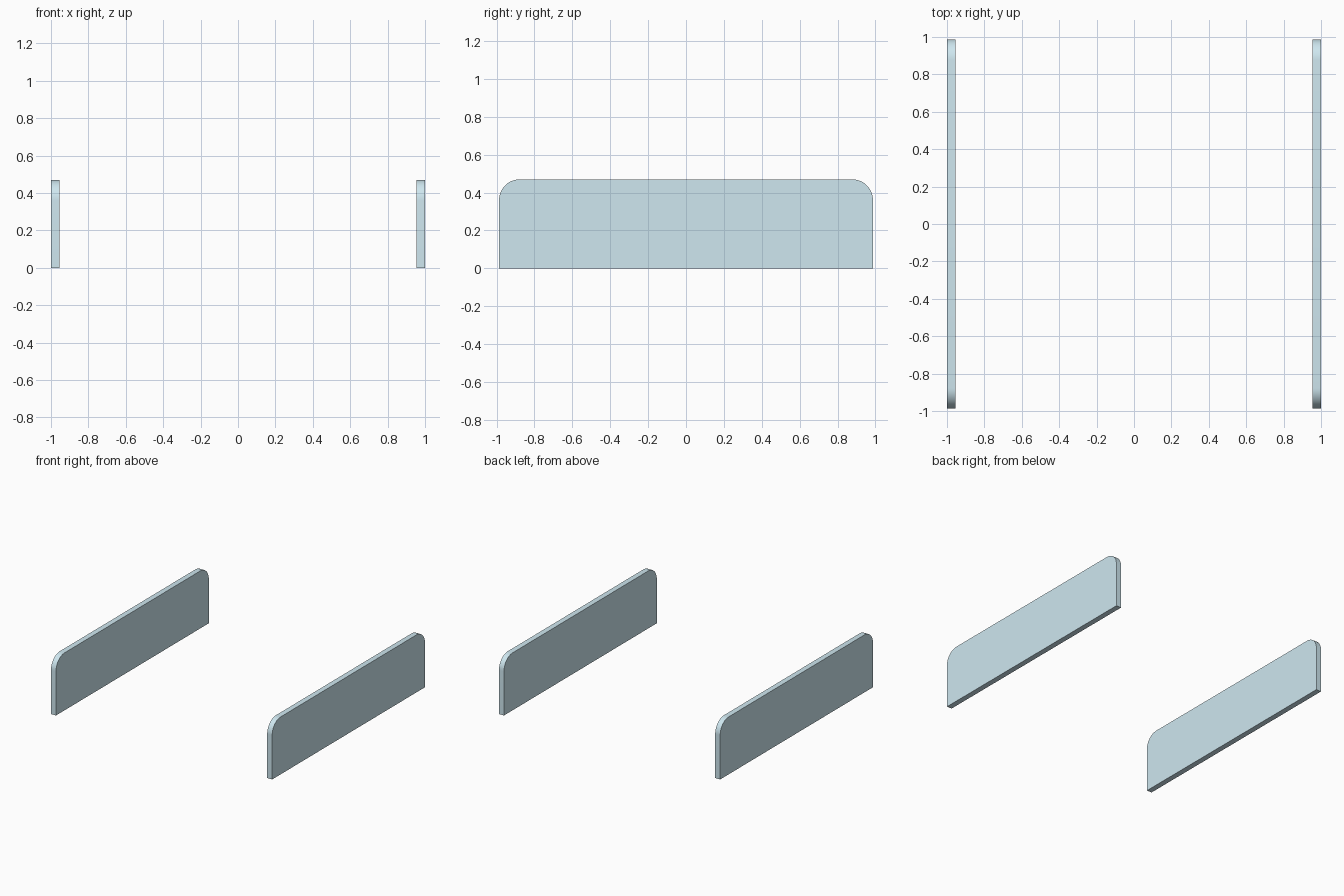
import bpy, bmesh, math

if "Cube" in bpy.data.objects:
    bpy.data.objects.remove(bpy.data.objects["Cube"])

HALF_LEN, HEIGHT, THICK, RADIUS = 0.987, 0.47, 0.045, 0.11
SEGMENTS = 12

glass = bpy.data.materials.new("pale_blue")
glass.diffuse_color = (0.62, 0.80, 0.87, 1)
glass.use_nodes = True
glass.node_tree.nodes["Principled BSDF"].inputs["Base Color"].default_value = glass.diffuse_color


def corner(side):
    """Points of a rounded top corner, from the right (+y) round to the left."""
    start = 0 if side > 0 else math.pi / 2
    cy, cz = side * (HALF_LEN - RADIUS), HEIGHT - RADIUS
    for i in range(SEGMENTS + 1):
        a = start + math.pi / 2 * i / SEGMENTS
        yield cy + RADIUS * math.cos(a), cz + RADIUS * math.sin(a)


def panel(name, x):
    """Upright sheet with two rounded top corners, extruded along +x."""
    outline = [(-HALF_LEN, 0), (HALF_LEN, 0), *corner(1), *corner(-1)]
    bm = bmesh.new()
    face = bm.faces.new([bm.verts.new((x, y, z)) for y, z in outline])
    ext = bmesh.ops.extrude_face_region(bm, geom=[face], use_keep_orig=True)
    verts = [g for g in ext["geom"] if isinstance(g, bmesh.types.BMVert)]
    bmesh.ops.translate(bm, verts=verts, vec=(THICK, 0, 0))
    bmesh.ops.recalc_face_normals(bm, faces=bm.faces)
    mesh = bpy.data.meshes.new(name)
    bm.to_mesh(mesh)
    bm.free()
    mesh.materials.append(glass)
    obj = bpy.data.objects.new(name, mesh)
    bpy.context.collection.objects.link(obj)
    bpy.ops.object.select_all(action='DESELECT')
    obj.select_set(True)
    bpy.context.view_layer.objects.active = obj
    bpy.ops.object.shade_smooth_by_angle(angle=math.radians(30))


# Matching side panels
panel("left_side_panel", -1)
panel("right_side_panel", 1 - THICK)
